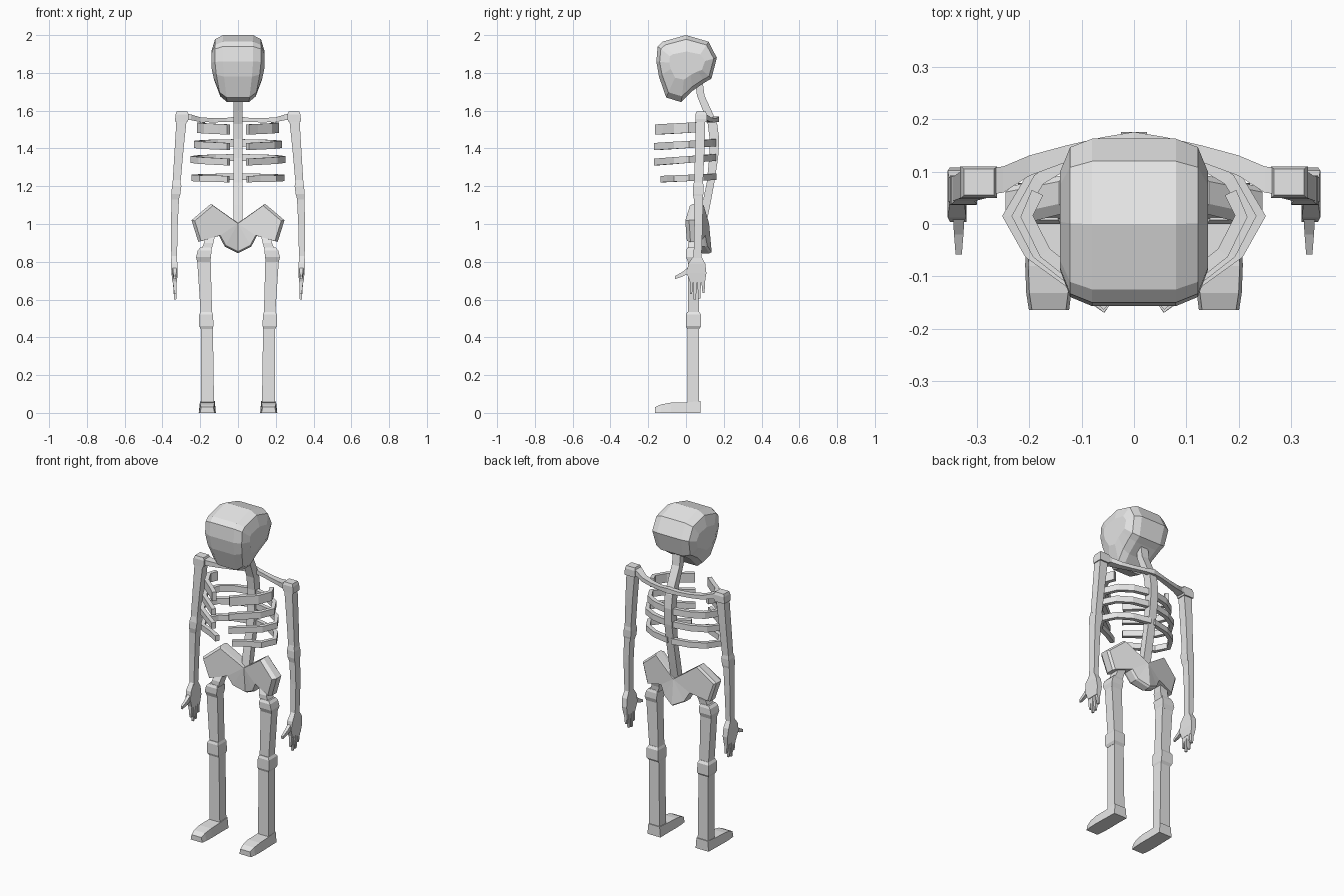
import bpy, bmesh, math
from mathutils import Vector

bone = bpy.data.materials.new("bone_grey")
bone.diffuse_color = (0.8, 0.8, 0.8, 1)


def loft(name, rings, mirror=True):
    """Skin a list of equal-length point rings, cap both ends, mirror across x."""
    bm = bmesh.new()
    vs = [[bm.verts.new(p) for p in r] for r in rings]
    n = len(rings[0])
    for a, b in zip(vs, vs[1:]):
        for i in range(n):
            bm.faces.new((a[i], a[(i + 1) % n], b[(i + 1) % n], b[i]))
    bm.faces.new(vs[0])
    bm.faces.new(vs[-1])
    bmesh.ops.recalc_face_normals(bm, faces=bm.faces)
    me = bpy.data.meshes.new(name)
    bm.to_mesh(me)
    bm.free()
    me.materials.append(bone)
    ob = bpy.data.objects.new(name, me)
    bpy.context.collection.objects.link(ob)
    if mirror:
        m = ob.modifiers.new("mirror", 'MIRROR')
        m.use_mirror_merge = False
    return ob


def column(name, secs, mirror=True):
    """Rectangular column from sections (z, x0, x1, y0, y1)."""
    return loft(name, [[(a, c, z), (b, c, z), (b, d, z), (a, d, z)]
                       for z, a, b, c, d in secs], mirror)


def ribbon(name, path, thick, height):
    """Upright band along a path of (x, y, z) points."""
    pts = [Vector(p) for p in path]
    rings = []
    for i, p in enumerate(pts):
        t = pts[min(i + 1, len(pts) - 1)] - pts[max(i - 1, 0)]
        nrm = Vector((t.y, -t.x, 0)).normalized() * thick / 2
        up = Vector((0, 0, height / 2))
        rings.append([p - nrm - up, p + nrm - up, p + nrm + up, p - nrm + up])
    return loft(name, rings)


# Skull: side profile lofted across x, narrowing toward the chin
profile = [(0, 2.0), (.12, 1.965), (.163, 1.88), (.135, 1.77), (.10, 1.75),
           (.035, 1.705), (-.025, 1.645), (-.105, 1.67), (-.143, 1.78),
           (-.157, 1.86), (-.15, 1.94), (-.125, 1.965)]


def skull_ring(x, s):
    ring = []
    for y, z in profile:
        zz = 1.85 + (z - 1.85) * s
        k = 1 - max(0, 1.83 - zz) * 1.5
        ring.append((x * k, .01 + (y - .01) * (.3 + .7 * s if s < 1 else 1), zz))
    return ring


loft("skull", [skull_ring(x, s) for x, s in
               ((-.141, .42), (-.122, .85), (-.08, 1), (.08, 1), (.122, .85), (.141, .42))], False)

# Spine with neck
column("spine", [(z, -.025, .025, a, b) for z, a, b in
                 ((.96, .06, .10), (1.10, .085, .128), (1.22, .11, .15), (1.35, .123, .17),
                  (1.45, .125, .176), (1.53, .115, .165), (1.60, .09, .135),
                  (1.68, .058, .098), (1.78, .045, .085))], False)

# Ribs: the top pair stops short of the spine
for i, (z0, z1, half, front, h) in enumerate([(1.517, 1.50, .205, -.155, .054),
                                              (1.43, 1.41, .222, -.16, .038),
                                              (1.352, 1.328, .24, -.16, .036),
                                              (1.25, 1.236, .235, -.125, .034)]):
    plan = [(.01, .15), (half * .5, .128), (half * .82, .085), (half, .015),
            (half * .83, -.055), (half * .48, front * .72), (.05, front)]
    if i == 0:
        plan = [(half * .9, .06)] + plan[3:]
    ribbon("rib_%d" % (i + 1),
           [(x, y, z1 + (z0 - z1) * (y + .16) / .31) for x, y in plan], .024, h)

# Shoulder bar and shoulder block
loft("shoulder_bar", [[(x, a, c), (x, b, c), (x, b, d), (x, a, d)] for x, a, b, c, d in
                      ((0, .145, .176, 1.54, 1.57), (.06, .138, .166, 1.54, 1.562),
                       (.13, .118, .15, 1.538, 1.56), (.20, .092, .131, 1.54, 1.565),
                       (.25, .06, .11, 1.55, 1.58), (.28, .056, .106, 1.55, 1.59))])
column("shoulder_joint", [(1.54, .268, .332, .05, .11), (1.555, .262, .333, .05, .11),
                          (1.58, .262, .33, .05, .11), (1.596, .268, .325, .055, .105)])

# Arm with a slim elbow band
column("upper_arm", [(1.55, .272, .326, .052, .102), (1.40, .288, .335, .048, .098),
                     (1.22, .304, .346, .044, .09)])
column("elbow", [(1.235, .306, .342, .045, .088), (1.20, .30, .35, .037, .093),
                 (1.16, .305, .352, .036, .092), (1.13, .313, .35, .042, .086)])
column("forearm", [(1.16, .311, .351, .042, .09), (1.0, .319, .355, .044, .088),
                   (.82, .323, .353, .04, .082)])

# Hand: palm, four fingers, thumb
column("palm", [(.83, .324, .352, .04, .08), (.79, .321, .356, .012, .102),
                (.74, .32, .352, .004, .108), (.69, .323, .347, .022, .10)])
for i, (top, tip, end) in enumerate([(.03, .026, .63), (.05, .046, .60),
                                     (.07, .07, .605), (.09, .093, .635)]):
    column("finger_%d" % (i + 1), [(.71, .324, .346, top - .01, top + .01),
                                   ((.71 + end) / 2, .325, .342, (top + tip) / 2 - .008, (top + tip) / 2 + .008),
                                   (end, .327, .338, tip - .006, tip + .006)])
loft("thumb", [[(.335 - w, y, z - h), (.335 + w, y, z - h), (.335 + w, y, z + h), (.335 - w, y, z + h)]
               for y, z, w, h in ((.03, .765, .012, .02), (-.02, .733, .009, .012), (-.058, .717, .006, .008))])

# Pelvis: flared plate whose wings sweep forward
half = [(0, 1.005), (.143, 1.107), (.246, 1.02), (.21, .905), (.10, .937), (.07, .88), (0, .845)]
outline = half + [(-x, z) for x, z in half[-2:0:-1]]
rings = []
for s, y0, k in ((.93, .055, .24), (1, .07, .22), (1, .11, .2), (.95, .122, .2)):
    rings.append([(x * s, y0 - abs(x) * k + max(0, .9 - z) * .25, .975 + (z - .975) * s)
                  for x, z in outline])
pelvis = loft("pelvis", rings, False)
# Fold the front and back caps down the centre line
bm = bmesh.new()
bm.from_mesh(pelvis.data)
for f in [f for f in bm.faces if len(f.verts) > 4]:
    mid = sorted((v for v in f.verts if abs(v.co.x) < 1e-5), key=lambda v: v.co.z)
    bmesh.ops.connect_verts(bm, verts=mid)
bmesh.ops.triangulate(bm, faces=[f for f in bm.faces if len(f.verts) > 4])
bm.to_mesh(pelvis.data)
bm.free()

# Legs: hip neck, hip knob, thigh, knee, shin
column("hip_neck", [(.95, .12, .17, .035, .085), (.90, .13, .18, .012, .07), (.85, .145, .20, .01, .065)])
column("hip_joint", [(.875, .145, .20, .008, .07), (.86, .14, .213, 0, .076),
                     (.825, .143, .222, 0, .078), (.80, .147, .216, .01, .07)])
column("thigh", [(.82, .145, .217, .01, .07), (.52, .137, .197, .01, .068)])
column("knee", [(.535, .138, .197, .006, .07), (.52, .132, .206, 0, .08),
                (.46, .13, .206, 0, .08), (.445, .134, .198, .006, .07)])
column("shin", [(.46, .133, .197, .008, .07), (.05, .127, .197, .008, .07)])

# Foot with a sloping toe
loft("foot", [[(a, y, 0), (b, y, 0), (b - .006, y, h), (a + .006, y, h)] for y, a, b, h in
              ((-.164, .124, .201, .03), (-.132, .12, .206, .045),
               (-.08, .117, .208, .054), (0, .118, .206, .056), (.076, .117, .204, .062))])
